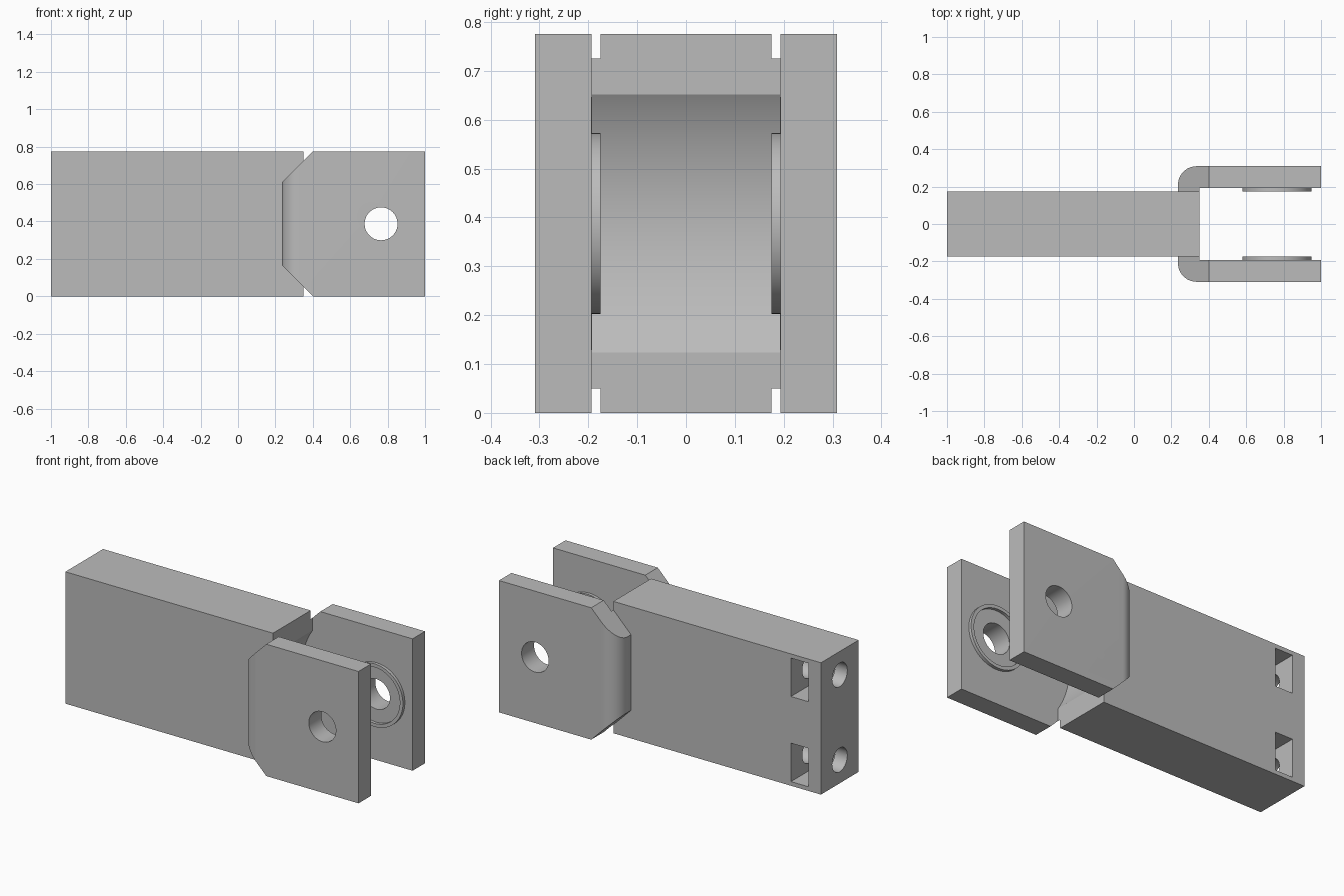
import bpy, bmesh
from math import pi, cos, sin, radians
from mathutils import Vector, Matrix

cube = bpy.data.objects.get("Cube")
if cube:
    bpy.data.objects.remove(cube, do_unlink=True)

grey = bpy.data.materials.new("plain grey")
grey.use_nodes = True
grey.diffuse_color = (0.5, 0.5, 0.5, 1)
grey.node_tree.nodes["Principled BSDF"].inputs["Base Color"].default_value = (0.5, 0.5, 0.5, 1)

HEIGHT = 0.775
MID = HEIGHT / 2
PIN_X = 0.765
BLOCK_Y = 0.175      # half thickness of the block
INNER, OUTER = 0.193, 0.309   # inside and outside of the fork cheeks


def finish(bm, name):
    bmesh.ops.recalc_face_normals(bm, faces=bm.faces)
    mesh = bpy.data.meshes.new(name)
    bm.to_mesh(mesh)
    bm.free()
    mesh.materials.append(grey)
    obj = bpy.data.objects.new(name, mesh)
    bpy.context.collection.objects.link(obj)
    return obj


def box(name, low, high):
    low, high = Vector(low), Vector(high)
    bm = bmesh.new()
    bmesh.ops.create_cube(bm, size=1)
    bmesh.ops.scale(bm, vec=high - low, verts=bm.verts)
    bmesh.ops.translate(bm, vec=(low + high) / 2, verts=bm.verts)
    return finish(bm, name)


def cylinder(name, centre, radius, length, axis, sides=64):
    turn = Matrix.Rotation(pi / 2, 4, "X" if axis == "Y" else "Y")
    bm = bmesh.new()
    bmesh.ops.create_cone(bm, cap_ends=True, segments=sides, radius1=radius,
                          radius2=radius, depth=length,
                          matrix=Matrix.Translation(centre) @ turn)
    return finish(bm, name)


def activate(obj):
    bpy.ops.object.select_all(action="DESELECT")
    obj.select_set(True)
    bpy.context.view_layer.objects.active = obj


def combine(obj, tool, operation="DIFFERENCE"):
    activate(obj)
    mod = obj.modifiers.new("join", "BOOLEAN")
    mod.operation, mod.solver, mod.object = operation, "EXACT", tool
    bpy.ops.object.modifier_apply(modifier=mod.name)
    bpy.data.objects.remove(tool, do_unlink=True)


def fork_cheek(name, side):
    # Plan outline with a rounded outer corner, rooted inside the block
    r, back = 0.1, 0.235
    outline = [(back, 0.1), (0.35, 0.1), (0.35, INNER), (1, INNER), (1, OUTER)]
    outline += [(back + r - r * sin(a), OUTER - r + r * cos(a))
                for a in (i * pi / 24 for i in range(13))]
    bm = bmesh.new()
    face = bm.faces.new([bm.verts.new((x, side * y, 0)) for x, y in outline])
    top = bmesh.ops.extrude_face_region(bm, geom=[face])["geom"]
    bmesh.ops.translate(bm, vec=(0, 0, HEIGHT),
                        verts=[v for v in top if isinstance(v, bmesh.types.BMVert)])
    # Sloped corners at top and bottom
    for z, up in ((HEIGHT, 1), (0, -1)):
        cut = bmesh.ops.bisect_plane(bm, geom=bm.verts[:] + bm.edges[:] + bm.faces[:],
                                     plane_co=(0.4, 0, z), plane_no=(-1, 0, up),
                                     clear_outer=True)
        edges = [e for e in cut["geom_cut"] if isinstance(e, bmesh.types.BMEdge)]
        bmesh.ops.holes_fill(bm, edges=edges, sides=0)
    return finish(bm, name)


# Block with the two fork cheeks joined on
body = box("fork_body", (-1, -BLOCK_Y, 0), (0.35, BLOCK_Y, HEIGHT))
for side in (-1, 1):
    combine(body, fork_cheek("cheek", side), "UNION")

# Round clearance scoop in the throat, and the pin hole
combine(body, cylinder("scoop", (PIN_X, 0, MID), 0.492, 2 * INNER - 0.001, "Y", 128))
combine(body, cylinder("pin_hole", (PIN_X, 0, MID), 0.088, 1, "Y"))

# Bolt bores in the end, each with a nut pocket open to the back
for z in (MID - 0.25, MID + 0.25):
    combine(body, cylinder("bore", (-0.85, 0, z), 0.07, 0.6, "X", 48))
    combine(body, box("nut_pocket", (-0.92, -0.11, z - 0.113), (-0.805, 0.3, z + 0.113)))

# Raised rings around the pin hole on the inner cheek faces
parts = [body]
for name, side in (("left_ring", 1), ("right_ring", -1)):
    centre = (PIN_X, side * (BLOCK_Y + INNER + 0.002) / 2, MID)
    ring = cylinder(name, centre, 0.185, INNER - BLOCK_Y + 0.002, "Y")
    combine(ring, cylinder("ring_opening", centre, 0.165, 0.1, "Y"))
    parts.append(ring)

for part in parts:
    activate(part)
    bpy.ops.object.shade_smooth_by_angle(angle=radians(30))
